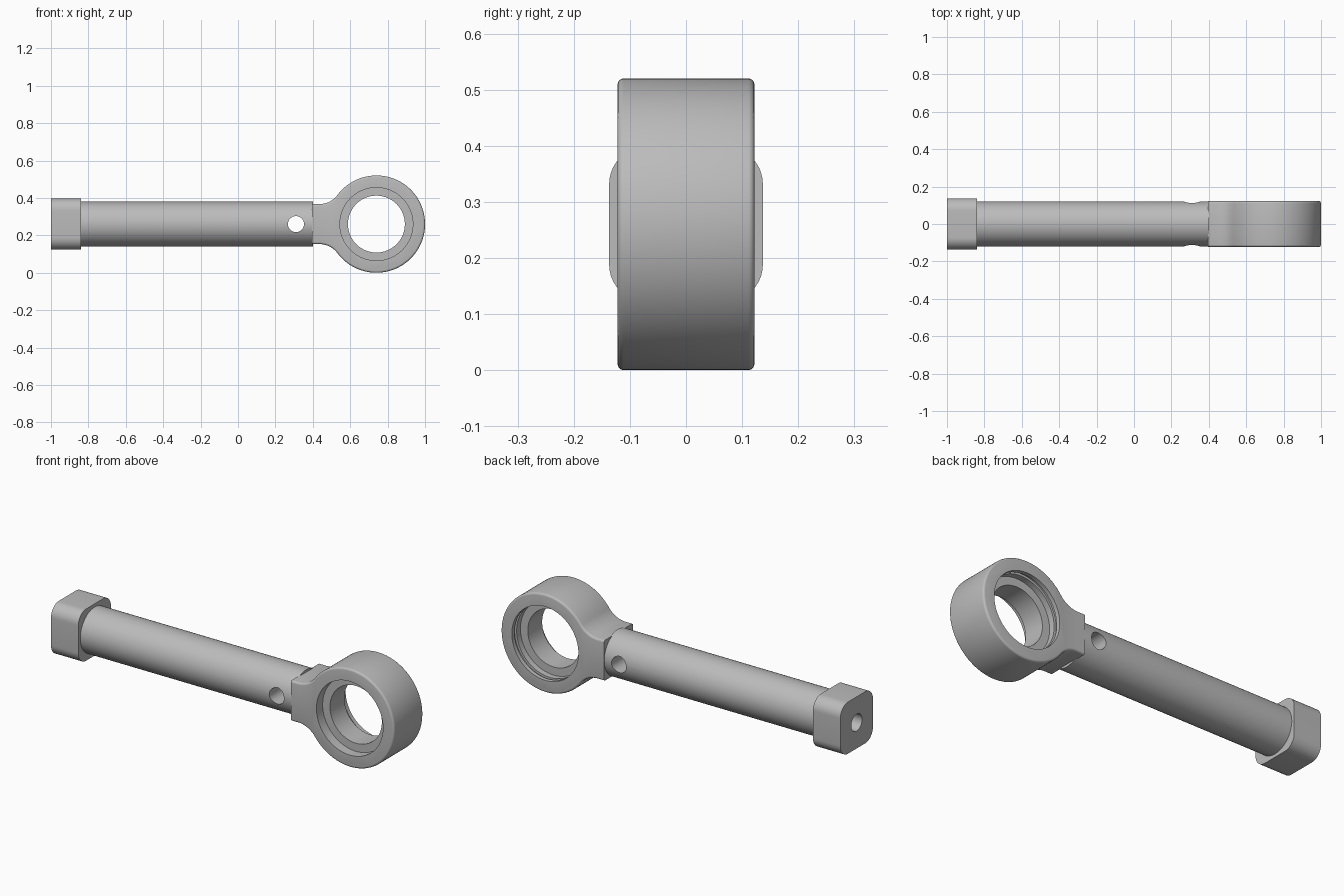
import bpy, bmesh, math
from mathutils import Matrix, Vector

if "Cube" in bpy.data.objects:
    bpy.data.objects.remove(bpy.data.objects["Cube"], do_unlink=True)

AXIS_Z = 0.26                 # height of the rod axis and eye centre
EYE_X, EYE_R = 0.74, 0.26
HALF_Y = 0.122
NECK_X, NECK_H, FILLET = 0.395, 0.107, 0.12

steel = bpy.data.materials.new("grey_steel")
steel.use_nodes = True
GREY = (0.5, 0.5, 0.5, 1.0)
steel.diffuse_color = GREY
steel.node_tree.nodes["Principled BSDF"].inputs["Base Color"].default_value = GREY


def make_object(name, bm):
    bmesh.ops.recalc_face_normals(bm, faces=bm.faces)
    mesh = bpy.data.meshes.new(name)
    bm.to_mesh(mesh)
    bm.free()
    mesh.materials.append(steel)
    obj = bpy.data.objects.new(name, mesh)
    bpy.context.collection.objects.link(obj)
    return obj


def cylinder(name, radius, start, end, axis, segments=64):
    """Cylinder between two points, along X or Y."""
    start, end = Vector(start), Vector(end)
    turn = Matrix.Rotation(math.pi / 2, 4, "Y" if axis == "X" else "X")
    bm = bmesh.new()
    bmesh.ops.create_cone(bm, cap_ends=True, segments=segments,
                          radius1=radius, radius2=radius, depth=(end - start).length,
                          matrix=Matrix.Translation((start + end) / 2) @ turn)
    return make_object(name, bm)


def lathe_y(name, profile, segments=96):
    """Spin (radius, y) points around the eye's axis."""
    bm = bmesh.new()
    verts = [bm.verts.new((EYE_X + r, y, AXIS_Z)) for r, y in profile]
    edges = [bm.edges.new(pair) for pair in zip(verts, verts[1:])]
    bmesh.ops.spin(bm, geom=verts + edges, cent=(EYE_X, 0, AXIS_Z), axis=(0, 1, 0),
                   angle=2 * math.pi, steps=segments)
    bmesh.ops.remove_doubles(bm, verts=bm.verts, dist=1e-5)
    return make_object(name, bm)


def select_only(obj):
    bpy.ops.object.select_all(action="DESELECT")
    obj.select_set(True)
    bpy.context.view_layer.objects.active = obj


def cut(obj, cutter):
    select_only(obj)
    mod = obj.modifiers.new("cut", "BOOLEAN")
    mod.operation, mod.solver, mod.object = "DIFFERENCE", "EXACT", cutter
    bpy.ops.object.modifier_apply(modifier=mod.name)


def arc(cx, cz, r, a0, a1, steps):
    return [(cx + r * math.cos(a0 + (a1 - a0) * i / steps),
             cz + r * math.sin(a0 + (a1 - a0) * i / steps)) for i in range(steps + 1)]


# Round rod with a cross hole
rod = cylinder("rod", 0.12, (-0.85, 0, AXIS_Z), (0.4, 0, AXIS_Z), "X", 96)
cross_hole = cylinder("cross_hole_cutter", 0.043, (0.31, -0.3, AXIS_Z), (0.31, 0.3, AXIS_Z), "Y", 48)
cut(rod, cross_hole)

# Square end block with rounded long edges
bm = bmesh.new()
bmesh.ops.create_cube(bm, size=1, matrix=Matrix.Translation((-0.92, 0, AXIS_Z))
                      @ Matrix.Diagonal((0.16, 0.274, 0.274, 1)))
long_edges = [e for e in bm.edges if abs(e.verts[0].co.x - e.verts[1].co.x) > 0.1]
bmesh.ops.bevel(bm, geom=long_edges, offset=0.065, segments=10, profile=0.5, affect="EDGES")
end_block = make_object("end_block", bm)

# Blind hole along the axis, through the block into the rod
axial_hole = cylinder("axial_hole_cutter", 0.045, (-1.1, 0, AXIS_Z), (-0.5, 0, AXIS_Z), "X", 48)
for part in (end_block, rod):
    cut(part, axial_hole)

# Eye and neck outline: upper half mirrored to the lower half
fz = NECK_H + FILLET
fx = -math.sqrt((EYE_R + FILLET) ** 2 - fz ** 2)
touch = math.atan2(fz, fx)
upper = [(NECK_X - EYE_X, NECK_H)]
upper += arc(fx, fz, FILLET, -math.pi / 2, touch - math.pi, 12)
upper += arc(0, 0, EYE_R, touch, 0, 44)[1:]
outline = upper + [(x, -z) for x, z in reversed(upper[:-1])]

bm = bmesh.new()
front = bm.faces.new([bm.verts.new((EYE_X + x, -HALF_Y, AXIS_Z + z)) for x, z in outline])
extruded = bmesh.ops.extrude_face_region(bm, geom=[front], use_keep_orig=True)
bmesh.ops.translate(bm, vec=(0, 2 * HALF_Y, 0),
                    verts=[v for v in extruded["geom"] if isinstance(v, bmesh.types.BMVert)])
bmesh.ops.recalc_face_normals(bm, faces=bm.faces)
# Soften the rims, leaving the neck's end face sharp
rims = [e for e in bm.edges
        if abs(e.verts[0].co.y - e.verts[1].co.y) < 1e-4
        and max(v.co.x for v in e.verts) > NECK_X + 0.001]
bmesh.ops.bevel(bm, geom=rims, offset=0.011, segments=4, profile=0.5, affect="EDGES")
eye = make_object("eye_and_neck", bm)

# Stepped bore: front recess, narrow throat, back recess with ring groove
BORE, THROAT, GROOVE = 0.195, 0.152, 0.207
bore = lathe_y("bore_cutter", [
    (0, -0.2), (BORE, -0.2), (BORE, -0.07), (THROAT, -0.07),
    (THROAT, 0.05), (BORE, 0.05), (BORE, 0.082), (GROOVE, 0.082),
    (GROOVE, 0.1), (BORE, 0.1), (BORE, 0.2), (0, 0.2)])
cut(eye, bore)

for cutter in (cross_hole, axial_hole, bore):
    bpy.data.objects.remove(cutter, do_unlink=True)

for part in (rod, end_block, eye):
    select_only(part)
    bpy.ops.object.shade_smooth_by_angle(angle=math.radians(30))
